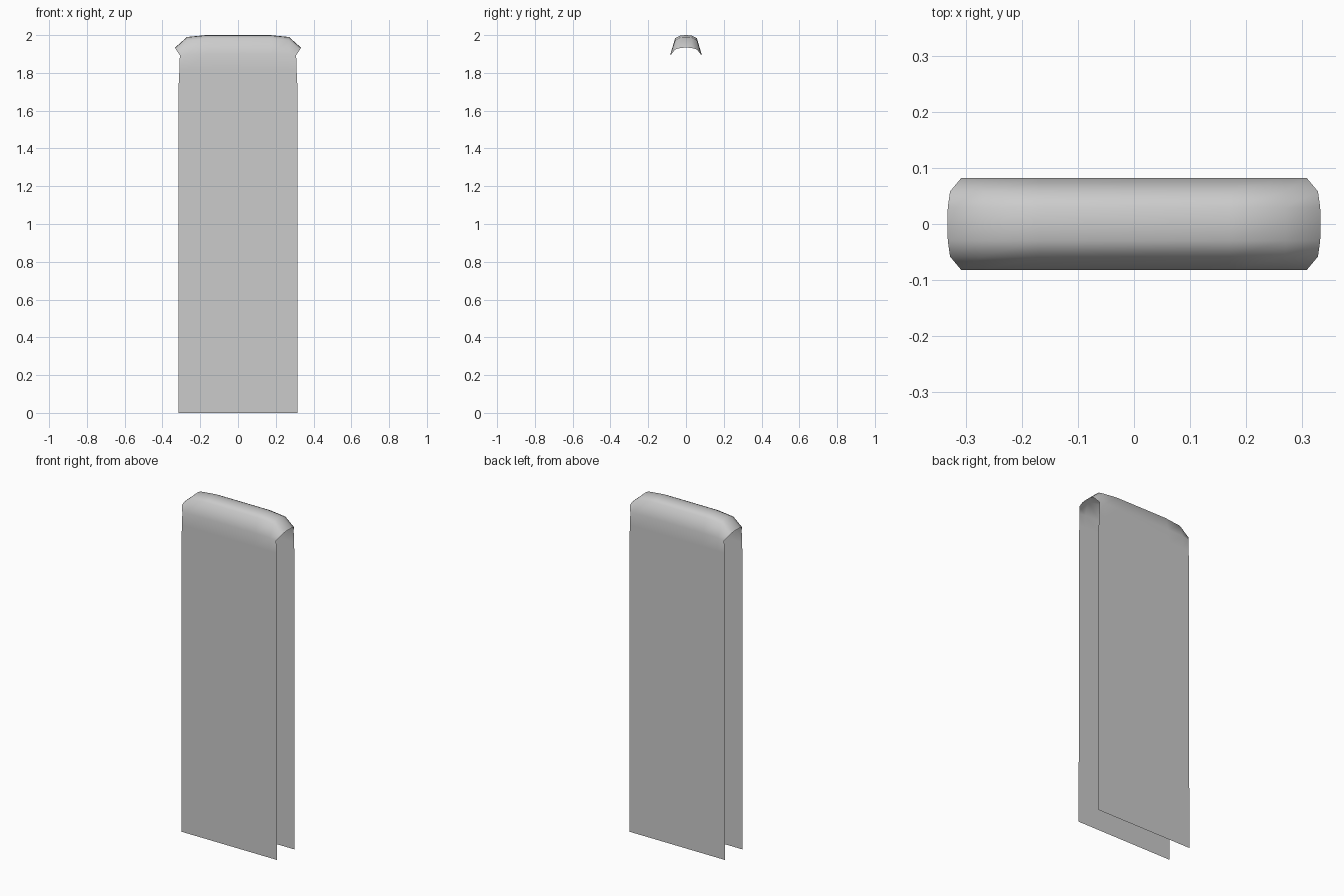
import bpy, bmesh

if "Cube" in bpy.data.objects:
    bpy.data.objects.remove(bpy.data.objects["Cube"])

# Half cross-section, ridge to hem: y, z at middle, z at shoulder, end x, end z
HALF = [
    (0.000, 2.000, 1.990, 0.333, 1.934),
    (0.030, 1.998, 1.988, 0.332, 1.932),
    (0.058, 1.983, 1.972, 0.328, 1.924),
    (0.082, 1.900, 1.898, 0.308, 1.893),
    (0.082, 1.820, 1.820, 0.310, 1.820),
    (0.082, 1.740, 1.740, 0.314, 1.740),
    (0.082, 0.000, 0.000, 0.315, 0.000),
]


def make_row(bm, sign, y, z_mid, z_shoulder, x_end, z_end):
    """One strip of vertices across the width."""
    half = [(0.17, z_mid), (0.27, z_shoulder), (x_end, z_end)]
    pts = [(-x, z) for x, z in reversed(half)] + [(0, z_mid)] + half
    return [bm.verts.new((x, sign * y, z)) for x, z in pts]


# Open draped sheet: front panel, rounded top, back panel
bm = bmesh.new()
rows = [make_row(bm, -1, *p) for p in reversed(HALF)]
rows += [make_row(bm, 1, *p) for p in HALF[1:]]
for a, b in zip(rows, rows[1:]):
    for i in range(len(a) - 1):
        bm.faces.new((a[i], a[i + 1], b[i + 1], b[i]))
for f in bm.faces:
    f.smooth = True

mesh = bpy.data.meshes.new("draped_sheet")
bm.to_mesh(mesh)
bm.free()
bpy.context.collection.objects.link(bpy.data.objects.new("draped_sheet", mesh))
